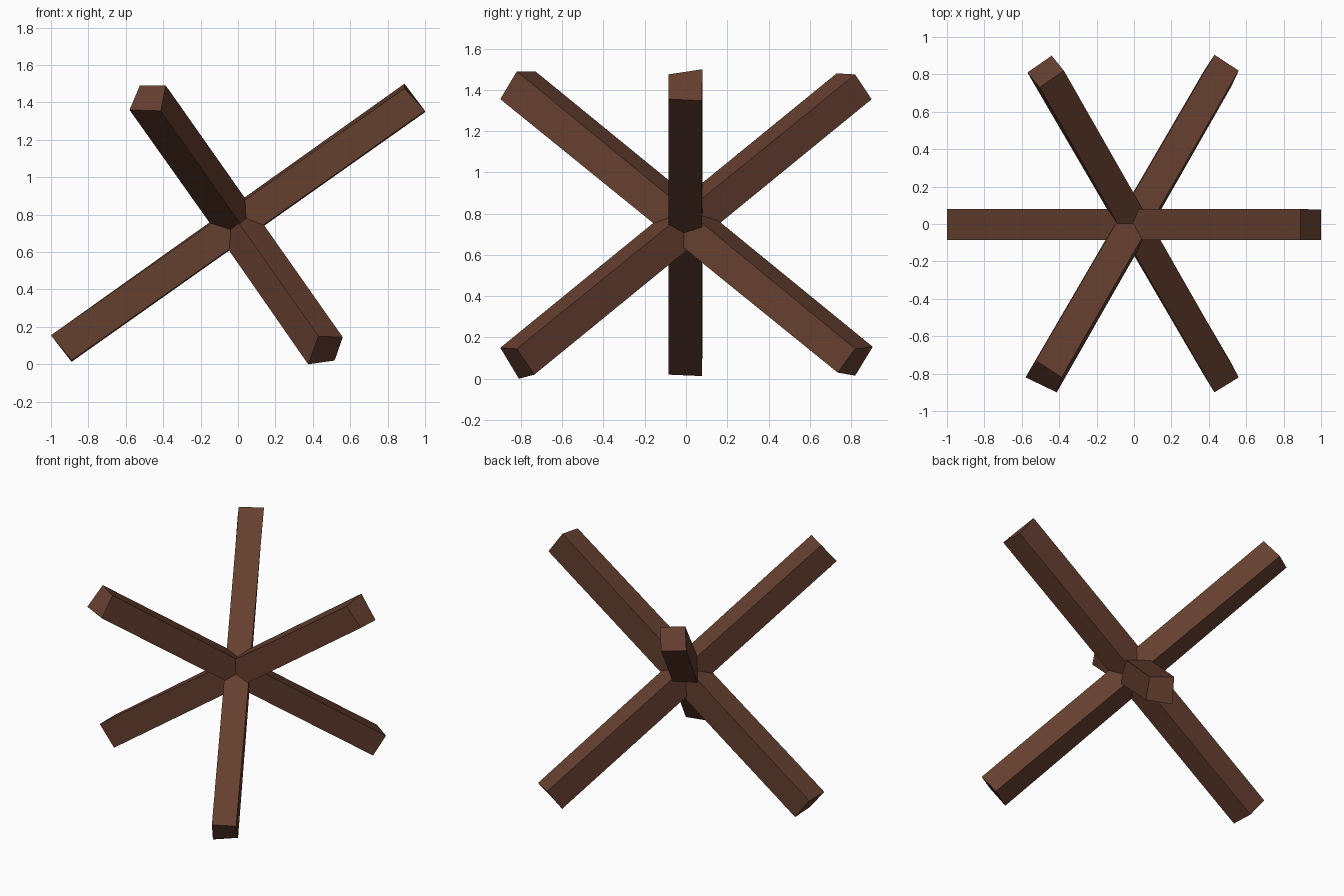
import bpy, bmesh

if "Cube" in bpy.data.objects:
    bpy.data.objects.remove(bpy.data.objects["Cube"])

# Brown timber
wood = bpy.data.materials.new("brown_wood")
wood.diffuse_color = (0.13, 0.05, 0.029, 1)
wood.use_nodes = True
wood.node_tree.nodes["Principled BSDF"].inputs["Base Color"].default_value = wood.diffuse_color


def beam(name, upper, lower):
    """Four-sided rough-hewn beam lofted between two end outlines."""
    bm = bmesh.new()
    a = [bm.verts.new(p) for p in upper]
    b = [bm.verts.new(p) for p in lower]
    bm.faces.new(a)
    bm.faces.new(b[::-1])
    for i in range(4):
        j = (i + 1) % 4
        bm.faces.new((a[j], a[i], b[i], b[j]))
    bmesh.ops.recalc_face_normals(bm, faces=bm.faces)
    me = bpy.data.meshes.new(name)
    bm.to_mesh(me)
    bm.free()
    me.materials.append(wood)
    ob = bpy.data.objects.new(name, me)
    bpy.context.collection.objects.link(ob)


# Three crossing beams; each end lists two underside corners, then two topside corners
beam("beam_right",
     [(1.0, -.085, 1.355), (1.0, .077, 1.348), (.89, .08, 1.50), (.89, -.085, 1.475)],
     [(-.89, -.085, .02), (-.89, .077, .013), (-1.0, .08, .155), (-1.0, -.085, .155)])

beam("beam_back_left",
     [(-.44, .90, 1.355), (-.57, .81, 1.36), (-.505, .73, 1.48), (-.375, .82, 1.475)],
     [(.515, -.735, .02), (.375, -.81, .0), (.43, -.90, .15), (.56, -.82, .145)])

beam("beam_front_left",
     [(-.58, -.82, 1.36), (-.413, -.90, 1.355), (-.387, -.82, 1.49), (-.525, -.73, 1.49)],
     [(.375, .82, .015), (.52, .735, .03), (.56, .82, .145), (.43, .905, .155)])
